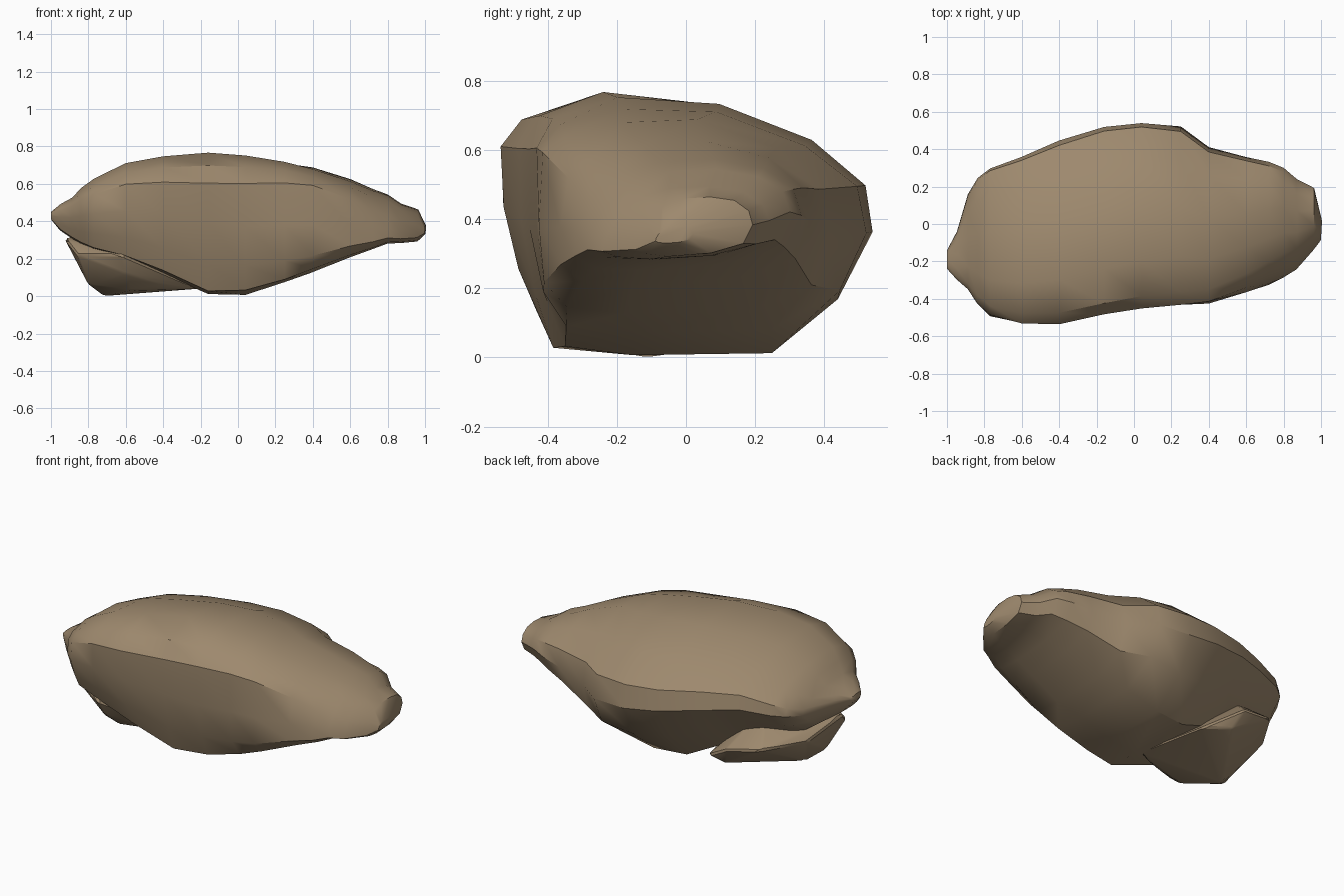
import bpy, bmesh
from mathutils import Vector, noise

cube = bpy.data.objects.get("Cube")
if cube:
    bpy.data.objects.remove(cube, do_unlink=True)

stone = bpy.data.materials.new("warm brown stone")
stone.use_nodes = True
colour = (0.34, 0.25, 0.155, 1)
stone.diffuse_color = colour
stone.node_tree.nodes["Principled BSDF"].inputs["Base Color"].default_value = colour
stone.node_tree.nodes["Principled BSDF"].inputs["Roughness"].default_value = 0.9


def finish(name, bm, angle):
    """Turn a bmesh into a shaded stone object."""
    bmesh.ops.recalc_face_normals(bm, faces=bm.faces)
    mesh = bpy.data.meshes.new(name)
    bm.to_mesh(mesh)
    bm.free()
    mesh.materials.append(stone)
    obj = bpy.data.objects.new(name, mesh)
    bpy.context.collection.objects.link(obj)
    bpy.ops.object.select_all(action="DESELECT")
    obj.select_set(True)
    bpy.context.view_layer.objects.active = obj
    bpy.ops.object.shade_smooth_by_angle(angle=angle)
    return obj


def roughen(bm, amount):
    """Push the surface in and out with broad, gentle noise."""
    bm.normal_update()
    for v in bm.verts:
        v.co += v.normal * noise.noise(v.co * 4) * amount


# Cross-sections as (across, up) fractions, starting on the front ridge
middle_ring = [(0, .78), (0, .5), (.05, .22), (.1, .03), (.3, 0), (.7, .01), (.88, .24),
               (1, .5), (.98, .66), (.82, .82), (.55, .95), (.24, 1), (.06, .9)]
narrow_ring = [(.02, .84), (.01, .45), (.02, .16), (.1, .04), (.3, 0), (.72, .02), (.95, .15),
               (1, .4), (.97, .64), (.82, .85), (.55, 1), (.3, .98), (.1, .92)]
tip_ring = [(.1, .55), (.03, .3), (.01, .12), (.1, .03), (.3, 0), (.65, .08), (.92, .25),
            (1, .55), (.97, .78), (.85, .95), (.65, 1), (.42, .98), (.24, .86)]


def section(x):
    """Blend the three cross-sections along the length."""
    if x < .5:
        first, second, t = middle_ring, narrow_ring, max((x + .1) / .6, 0)
    else:
        first, second, t = narrow_ring, tip_ring, min((x - .5) / .32, 1)
    return [Vector(a).lerp(Vector(b), t) for a, b in zip(first, second)]


# Extents along the length: x, front y, back y, low z, high z
stations = [(-1, -.24, -.14, .41, .45), (-.95, -.3, -.04, .35, .495),
            (-.89, -.35, .16, .31, .53), (-.84, -.42, .25, .28, .58),
            (-.77, -.49, .3, .25, .63), (-.6, -.53, .36, .2, .71),
            (-.4, -.53, .44, .12, .745), (-.16, -.48, .52, .01, .77),
            (.04, -.45, .54, .005, .755), (.25, -.44, .52, .07, .725),
            (.4, -.43, .41, .12, .69), (.6, -.37, .36, .21, .62),
            (.72, -.33, .33, .25, .57), (.8, -.29, .3, .28, .54),
            (.87, -.25, .24, .28, .49), (.96, -.15, .19, .29, .46), (1, -.09, .02, .33, .38)]

# Main boulder, lofted from end to end
bm = bmesh.new()
rings = []
for x, y0, y1, z0, z1 in stations:
    rings.append([bm.verts.new((x, y0 + (y1 - y0) * u, z0 + (z1 - z0) * v))
                  for u, v in section(x)])
for r, s in zip(rings, rings[1:]):
    for i in range(len(r)):
        j = (i + 1) % len(r)
        bm.faces.new((r[i], r[j], s[j], s[i]))
bm.faces.new(rings[0])
bm.faces.new(rings[-1])
roughen(bm, .012)
finish("boulder_body", bm, .6)

# Lower foot under the right end: the hull of a few corners, with worn edges
bm = bmesh.new()
for p in [(-.72, -.11, 0), (-.8, -.19, .06), (-.58, -.3, .03), (-.6, -.41, .12),
          (-.4, -.28, .05), (-.2, -.2, .04), (-.3, .22, .05), (-.46, .29, .07),
          (-.5, .35, .18), (-.72, .31, .22), (-.86, .08, .22), (-.93, -.17, .31),
          (-.86, -.3, .22), (-.62, -.46, .22), (-.6, .1, .38)]:
    bm.verts.new(p)
hull = bmesh.ops.convex_hull(bm, input=bm.verts)
bmesh.ops.delete(bm, geom=hull["geom_interior"], context="VERTS")
bmesh.ops.bevel(bm, geom=bm.edges[:], offset=.01, segments=1, affect="EDGES")
finish("lower_foot", bm, .5)
